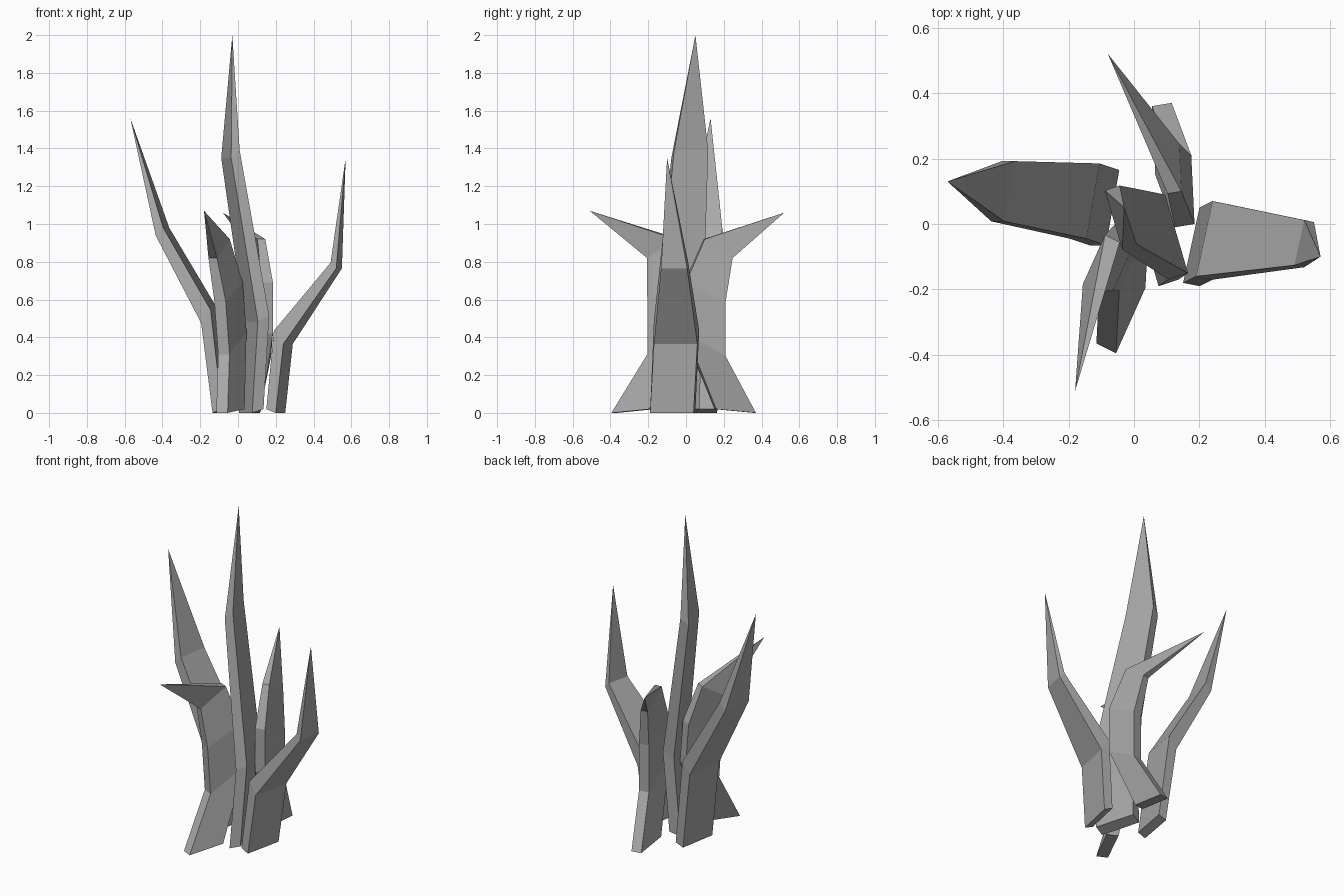
import bpy
import bmesh
from mathutils import Vector

if "Cube" in bpy.data.objects:
    bpy.data.objects.remove(bpy.data.objects["Cube"], do_unlink=True)

# One plain stone colour
stone = bpy.data.materials.new("grey stone")
stone.use_nodes = True
grey = (0.4, 0.4, 0.4, 1)
stone.diffuse_color = grey
stone.node_tree.nodes["Principled BSDF"].inputs["Base Color"].default_value = grey


def cross_section(bm, centre, across, lean, size, rise):
    """Four corners around a centre; the lean side is lifted by the rise."""
    side = Vector((*across, 0)) * size / 2
    tilt = (Vector((*lean, 0)) * size + Vector((0, 0, rise))) / 2
    middle = Vector(centre)
    corners = (-side - tilt, side - tilt, side + tilt, -side + tilt)
    return [bm.verts.new(middle + corner) for corner in corners]


def shard(name, across, lean, base, bends, tip):
    """Loft a bent blade from its base through its bends to a sharp tip."""
    bm = bmesh.new()
    loops = [cross_section(bm, (*base, 0.01), across, lean, 1, 0.02)]
    for centre, size, rise in bends:
        loops.append(cross_section(bm, centre, across, lean, size, rise))
    apex = bm.verts.new(tip)
    bm.faces.new(loops[0])
    for i in range(4):
        j = (i + 1) % 4
        for low, high in zip(loops, loops[1:]):
            bm.faces.new((low[i], low[j], high[j], high[i]))
        bm.faces.new((loops[-1][i], loops[-1][j], apex))
    bmesh.ops.recalc_face_normals(bm, faces=bm.faces)
    mesh = bpy.data.meshes.new(name)
    bm.to_mesh(mesh)
    bm.free()
    mesh.materials.append(stone)
    shard_object = bpy.data.objects.new(name, mesh)
    bpy.context.collection.objects.link(shard_object)


# Tall middle shard
shard("centre_shard", across=(-.07, .24), lean=(.06, .02), base=(.07, -.06),
      bends=[((.1, -.04, .5), 1, .03),
             ((-.04, .02, 1.37), .75, .04)],
      tip=(-.03, .05, 2))

# Straps that lean out to the two sides
shard("right_shard", across=(.04, .23), lean=(.05, 0), base=(-.09, .05),
      bends=[((-.15, .07, .51), 1, .07),
             ((-.4, .1, .96), .8, .04)],
      tip=(-.57, .13, 1.56))

shard("left_shard", across=(.05, .23), lean=(-.05, .01), base=(.2, -.07),
      bends=[((.24, -.05, .4), 1, .07),
             ((.52, -.06, .78), .6, .03)],
      tip=(.57, -.1, 1.35))

# Fins with flared feet and hooked tips, front and back
shard("front_shard", across=(.06, -.03), lean=(.09, .2), base=(-.04, -.28),
      bends=[((-.03, -.09, .37), 1, .12),
             ((-.05, -.09, .64), 1, .1),
             ((-.1, -.12, .87), .75, .1)],
      tip=(-.18, -.51, 1.07))

shard("back_shard", across=(.06, .01), lean=(.01, -.21), base=(.09, .26),
      bends=[((.15, .1, .36), 1, .12),
             ((.15, .1, .64), 1, .1),
             ((.12, .17, .87), .7, .1)],
      tip=(-.08, .52, 1.06))
